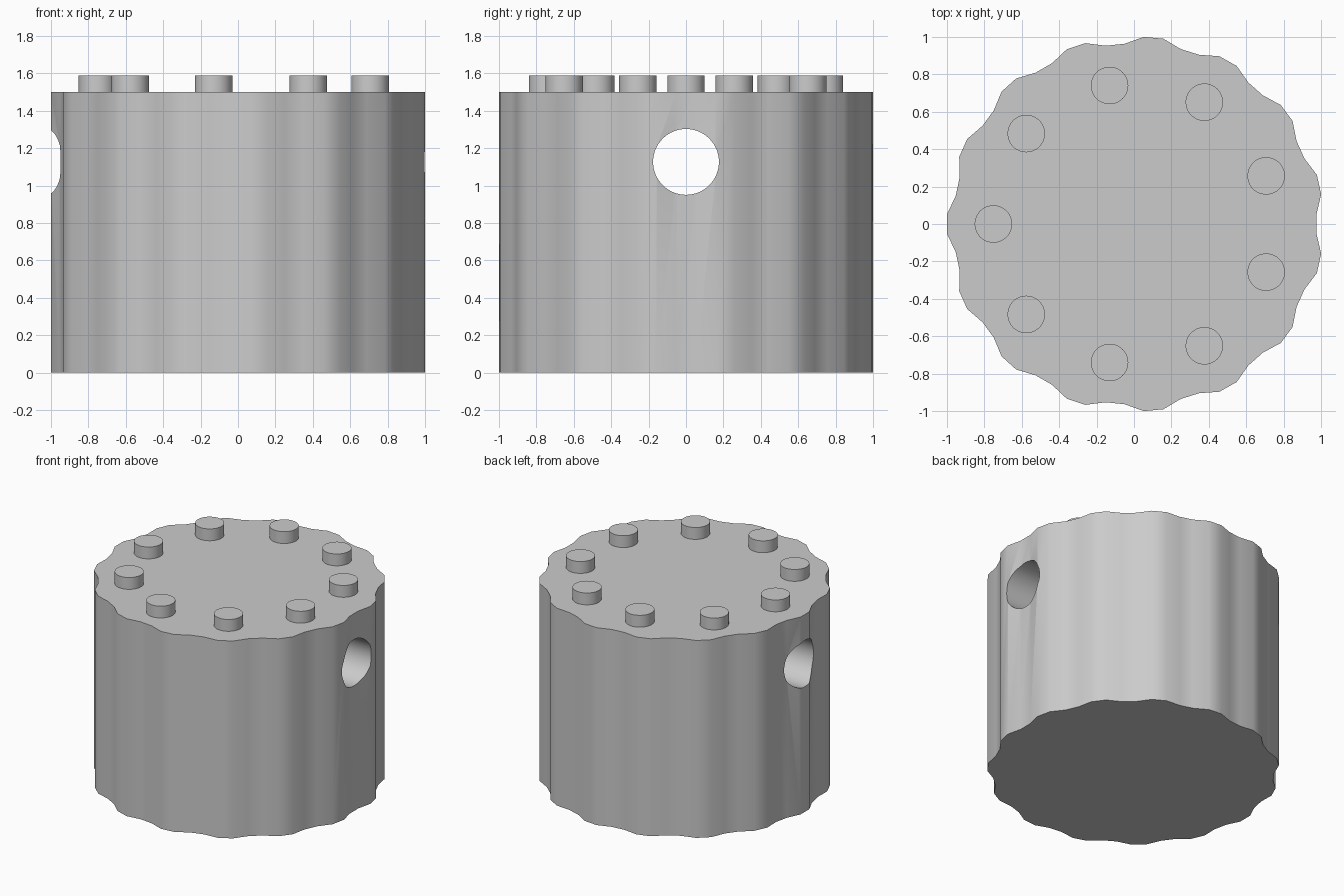
import bpy, bmesh
from math import cos, sin, pi, radians

cube = bpy.data.objects.get("Cube")
if cube:
    bpy.data.objects.remove(cube, do_unlink=True)

# Single grey material
grey = bpy.data.materials.new("plain grey")
grey.use_nodes = True
colour = (0.6, 0.6, 0.6, 1)
grey.diffuse_color = colour
grey.node_tree.nodes["Principled BSDF"].inputs["Base Color"].default_value = colour

BODY_HEIGHT = 1.5
LOBES = 15
PEGS = 9


def smooth(obj):
    bpy.ops.object.select_all(action="DESELECT")
    obj.select_set(True)
    bpy.context.view_layer.objects.active = obj
    bpy.ops.object.shade_smooth_by_angle(angle=radians(40))


def cylinder(name, radius, depth, location, rotation=(0, 0, 0), sides=48):
    bpy.ops.mesh.primitive_cylinder_add(vertices=sides, radius=radius, depth=depth,
                                        location=location, rotation=rotation)
    obj = bpy.context.object
    obj.name = name
    obj.data.materials.append(grey)
    return obj


# Fluted body: four outline points per lobe, two on the crest and two in the groove
bm = bmesh.new()
outline = []
for i in range(LOBES * 4):
    a = pi + (i - 0.5) * 2 * pi / (LOBES * 4)
    r = (1.001 if i % 4 < 2 else 0.965) + 0.012 * max(0, cos(a))
    outline.append(bm.verts.new((r * cos(a), r * sin(a), 0)))
base = bm.faces.new(outline)
top = bmesh.ops.extrude_face_region(bm, geom=[base])["geom"]
bmesh.ops.translate(bm, vec=(0, 0, BODY_HEIGHT),
                    verts=[v for v in top if isinstance(v, bmesh.types.BMVert)])
bmesh.ops.recalc_face_normals(bm, faces=bm.faces)
mesh = bpy.data.meshes.new("body")
bm.to_mesh(mesh)
bm.free()
mesh.materials.append(grey)
body = bpy.data.objects.new("body", mesh)
bpy.context.collection.objects.link(body)

# Cross hole bored through from side to side
cutter = cylinder("hole_cutter", 0.176, 3, (0, 0, 1.127), (0, pi / 2, 0), 64)
cutter.hide_render = True
hole = body.modifiers.new("cross_hole", "BOOLEAN")
hole.operation = "DIFFERENCE"
hole.solver = "EXACT"
hole.object = cutter
bpy.context.view_layer.objects.active = body
bpy.ops.object.modifier_apply(modifier=hole.name)
bpy.data.objects.remove(cutter, do_unlink=True)
smooth(body)

# Ring of short round pegs on the top
for i in range(PEGS):
    a = pi + i * 2 * pi / PEGS
    peg = cylinder(f"peg_{i + 1}", 0.1, 0.09,
                   (0.752 * cos(a), 0.752 * sin(a), BODY_HEIGHT + 0.045))
    smooth(peg)
